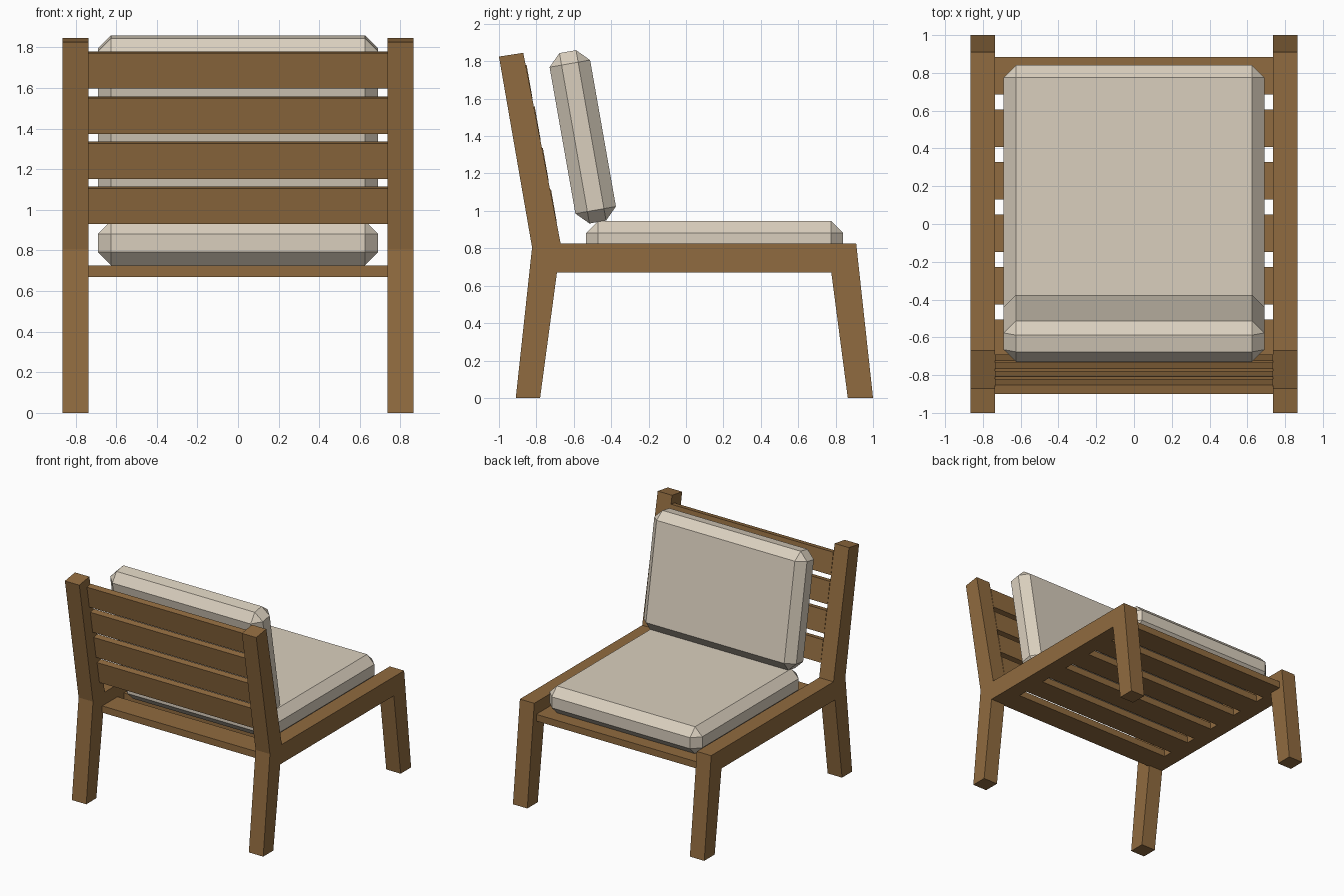
import bpy, bmesh, math
from mathutils import Matrix

if "Cube" in bpy.data.objects:
    bpy.data.objects.remove(bpy.data.objects["Cube"])


def material(name, color):
    m = bpy.data.materials.new(name)
    m.diffuse_color = (*color, 1)
    m.use_nodes = True
    m.node_tree.nodes["Principled BSDF"].inputs["Base Color"].default_value = m.diffuse_color
    return m


WOOD = material("brown wood", (0.28, 0.147, 0.05))
FABRIC = material("cream fabric", (0.70, 0.625, 0.515))
TILT = math.radians(10)


def finish(name, bm, mat):
    bmesh.ops.recalc_face_normals(bm, faces=bm.faces)
    me = bpy.data.meshes.new(name)
    bm.to_mesh(me)
    bm.free()
    me.materials.append(mat)
    ob = bpy.data.objects.new(name, me)
    bpy.context.collection.objects.link(ob)
    return ob


def box(name, size, loc, mat, tilt=0, chamfer=0):
    bm = bmesh.new()
    bmesh.ops.create_cube(bm, size=1, matrix=Matrix.Diagonal((*size, 1)))
    if chamfer:
        bmesh.ops.bevel(bm, geom=bm.edges[:], offset=chamfer, segments=1,
                        affect='EDGES', profile=0.5)
    ob = finish(name, bm, mat)
    ob.location = loc
    ob.rotation_euler.x = tilt
    return ob


# Side frames: back post, rear leg, seat rail and front leg in one profile
profile = [(-0.91, 0), (-0.78, 0), (-0.69, 0.67), (0.777, 0.67), (0.865, 0),
           (1.0, 0), (0.91, 0.825), (-0.67, 0.825), (-0.87, 1.845),
           (-1.0, 1.825), (-0.823, 0.805)]
for side, x0 in (("left", -0.865), ("right", 0.735)):
    bm = bmesh.new()
    face = bm.faces.new([bm.verts.new((x0, y, z)) for y, z in profile])
    ext = bmesh.ops.extrude_face_region(bm, geom=[face])
    moved = [v for v in ext["geom"] if isinstance(v, bmesh.types.BMVert)]
    bmesh.ops.translate(bm, verts=moved, vec=(0.13, 0, 0))
    finish(side + "_side_frame", bm, WOOD)

# Seat slats
for i in range(6):
    box(f"seat_slat_{i + 1}", (1.47, 0.197, 0.055),
        (0, 0.785 - i * 0.278, 0.6975), WOOD)

# Back slats, level with the front edge of the leaning posts
for i in range(4):
    z = 1.688 - i * 0.222
    y = -0.87 + (1.845 - z) * 0.196 + 0.003 - 0.025
    box(f"back_slat_{i + 1}", (1.47, 0.05, 0.178), (0, y, z), WOOD, TILT)

# Cushions
box("seat_cushion", (1.38, 1.375, 0.22), (0, 0.153, 0.836), FABRIC,
    chamfer=0.065)
box("back_cushion", (1.38, 0.22, 0.925), (0, -0.552, 1.396), FABRIC,
    tilt=TILT, chamfer=0.065)
